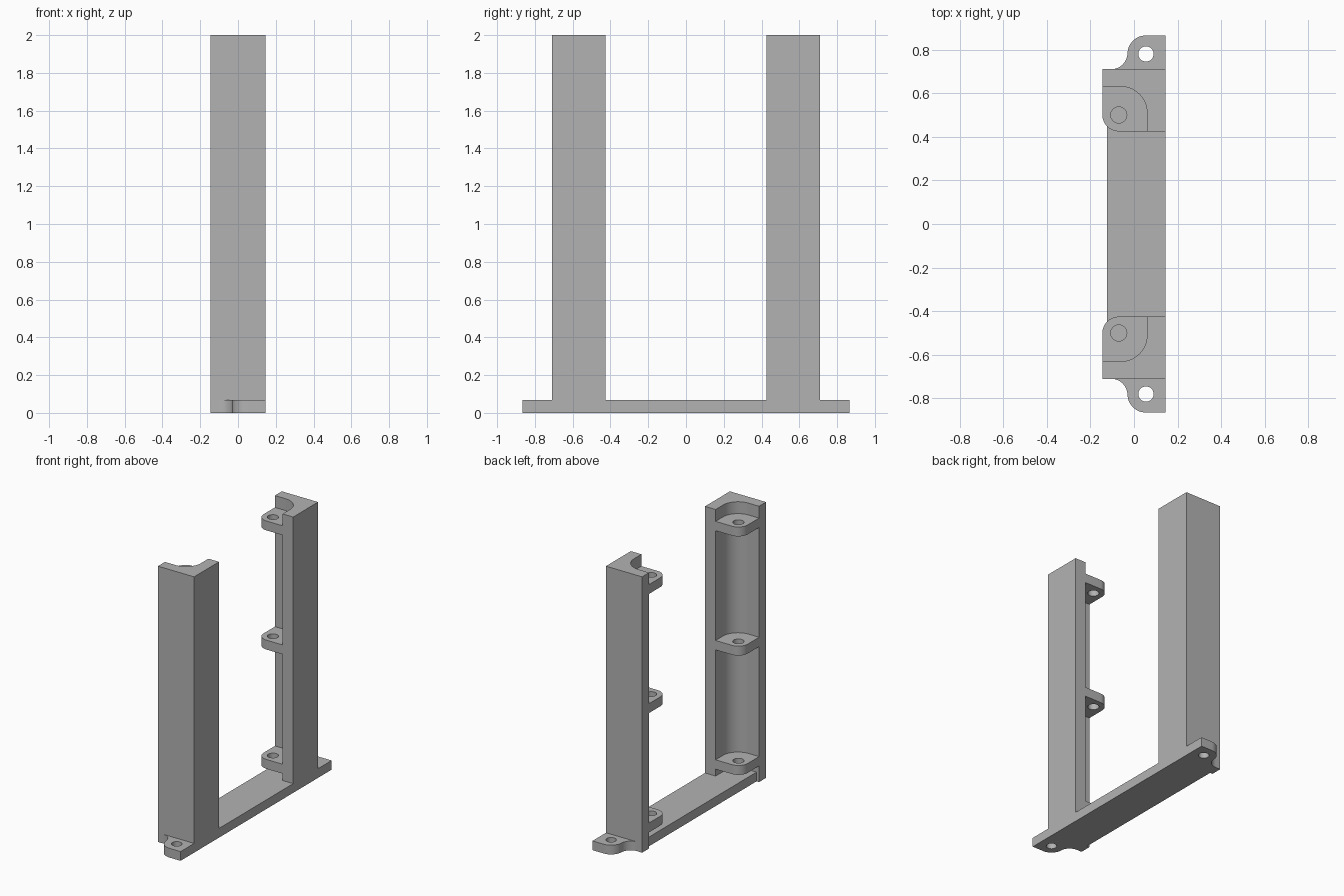
import bpy
import bmesh
from math import cos, sin, radians

old = bpy.data.objects.get("Cube")
if old:
    bpy.data.objects.remove(old)

# Single plain grey material
GREY = (0.45, 0.45, 0.45, 1)
grey = bpy.data.materials.new("plain grey")
grey.use_nodes = True
grey.diffuse_color = GREY
grey.node_tree.nodes["Principled BSDF"].inputs["Base Color"].default_value = GREY


def arc(cx, cy, r, start, end, steps=14):
    """Points along an arc, angles in degrees."""
    angles = [radians(start + (end - start) * i / steps) for i in range(steps + 1)]
    return [(cx + r * cos(a), cy + r * sin(a)) for a in angles]


def circle(cx, cy, r):
    return arc(cx, cy, r, 0, 360, 32)[:-1]


def flip(points):
    """Mirror an outline front to back."""
    return [(x, -y) for x, y in reversed(points)]


def extrude(name, loops, bottom, top):
    """Extrude an outline, with any holes, between two heights."""
    curve = bpy.data.curves.new(name, "CURVE")
    curve.dimensions = "2D"
    curve.fill_mode = "BOTH"
    curve.extrude = (top - bottom) / 2
    for points in loops:
        spline = curve.splines.new("POLY")
        spline.points.add(len(points) - 1)
        for p, (x, y) in zip(spline.points, points):
            p.co = (x, y, 0, 1)
        spline.use_cyclic_u = True
    helper = bpy.data.objects.new(name + " outline", curve)
    bpy.context.collection.objects.link(helper)
    bpy.context.view_layer.update()
    graph = bpy.context.evaluated_depsgraph_get()
    mesh = bpy.data.meshes.new_from_object(helper.evaluated_get(graph))
    bpy.data.objects.remove(helper)

    bm = bmesh.new()
    bm.from_mesh(mesh)
    bmesh.ops.remove_doubles(bm, verts=bm.verts, dist=0.0001)
    bmesh.ops.recalc_face_normals(bm, faces=bm.faces)
    bmesh.ops.translate(bm, verts=bm.verts, vec=(0, 0, (top + bottom) / 2))
    bm.to_mesh(mesh)
    bm.free()
    mesh.materials.clear()
    mesh.materials.append(grey)
    mesh.name = name
    obj = bpy.data.objects.new(name, mesh)
    bpy.context.collection.objects.link(obj)
    bpy.ops.object.select_all(action="DESELECT")
    obj.select_set(True)
    bpy.context.view_layer.objects.active = obj
    bpy.ops.object.shade_smooth_by_angle(angle=radians(30))
    return obj


SIDE = 0.145              # half width of the posts
INNER, OUTER = 0.425, 0.71
BASE_TOP = 0.067

# Base rail with a rounded screw tab at each end
half = [(-0.125, 0.63), (-SIDE, 0.63), (-SIDE, OUTER)]
half += arc(-0.105, 0.785, 0.075, -90, 0)
half += arc(0.055, 0.78, 0.085, 180, 90)
half += [(SIDE, 0.865)]
tab_hole = circle(0.055, 0.78, 0.035)
extrude("base_rail", [half + flip(half), tab_hole, flip(tab_hole)], 0, BASE_TOP)

# Corner posts: two walls joined by a concave inner fillet
fillet = arc(-0.06, 0.51, 0.12, 90, 0)
post = [(-SIDE, OUTER), (-SIDE, 0.63)] + fillet
post += [(0.06, INNER), (SIDE, INNER), (SIDE, OUTER)]

# Screw shelves filling the inside of each post
shelf = [(-SIDE, 0.63)] + fillet + [(0.06, INNER)]
shelf += arc(-0.07, 0.50, 0.075, 270, 180)
shelf_hole = circle(-0.07, 0.50, 0.037)

for side, place in (("back", lambda p: p), ("front", flip)):
    extrude(side + "_post", [place(post)], BASE_TOP, 2)
    for level, top in (("lower", 0.185), ("middle", 1.05), ("upper", 1.914)):
        extrude(f"{side}_{level}_shelf", [place(shelf), place(shelf_hole)],
                top - 0.068, top)
